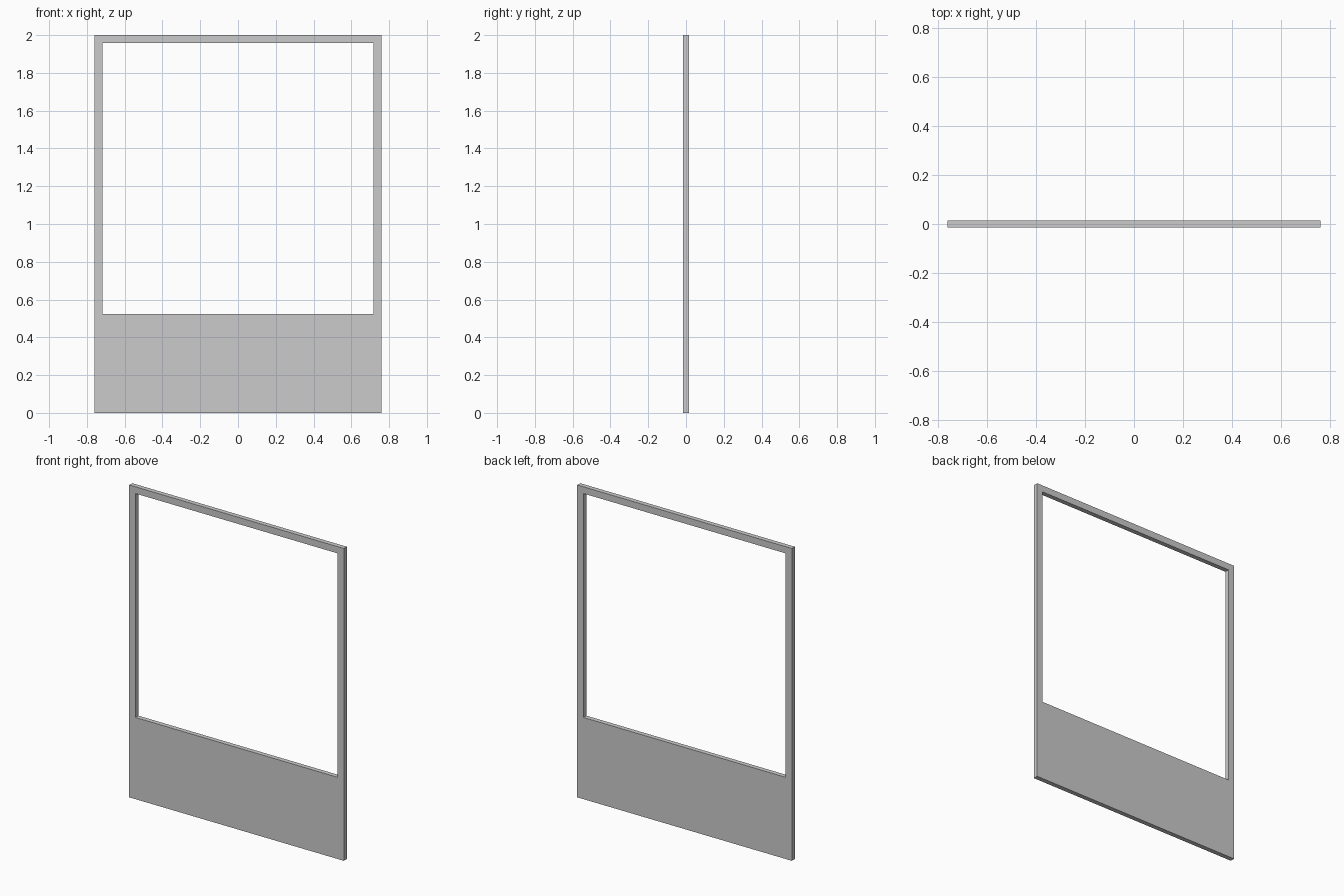
import bpy, bmesh

if "Cube" in bpy.data.objects:
    bpy.data.objects.remove(bpy.data.objects["Cube"])

HALF_T = 0.015


def rect(half_w, z0, z1):
    return [(-half_w, z0), (half_w, z0), (half_w, z1), (-half_w, z1)]


# Flat frame panel: outer outline bridged to the square window outline
bm = bmesh.new()
outer, inner = (
    [bm.verts.new((x, -HALF_T, z)) for x, z in outline]
    for outline in (rect(0.76, 0.0, 2.0), rect(0.717, 0.523, 1.957))
)
for i in range(4):
    j = (i + 1) % 4
    bm.faces.new((outer[i], outer[j], inner[j], inner[i]))

# Give the panel its thickness
ext = bmesh.ops.extrude_face_region(bm, geom=bm.faces[:], use_keep_orig=True)
moved = [g for g in ext["geom"] if isinstance(g, bmesh.types.BMVert)]
bmesh.ops.translate(bm, verts=moved, vec=(0, 2 * HALF_T, 0))
bmesh.ops.recalc_face_normals(bm, faces=bm.faces[:])

mesh = bpy.data.meshes.new("photo_frame_panel")
bm.to_mesh(mesh)
bm.free()
panel = bpy.data.objects.new("photo_frame_panel", mesh)
bpy.context.collection.objects.link(panel)
